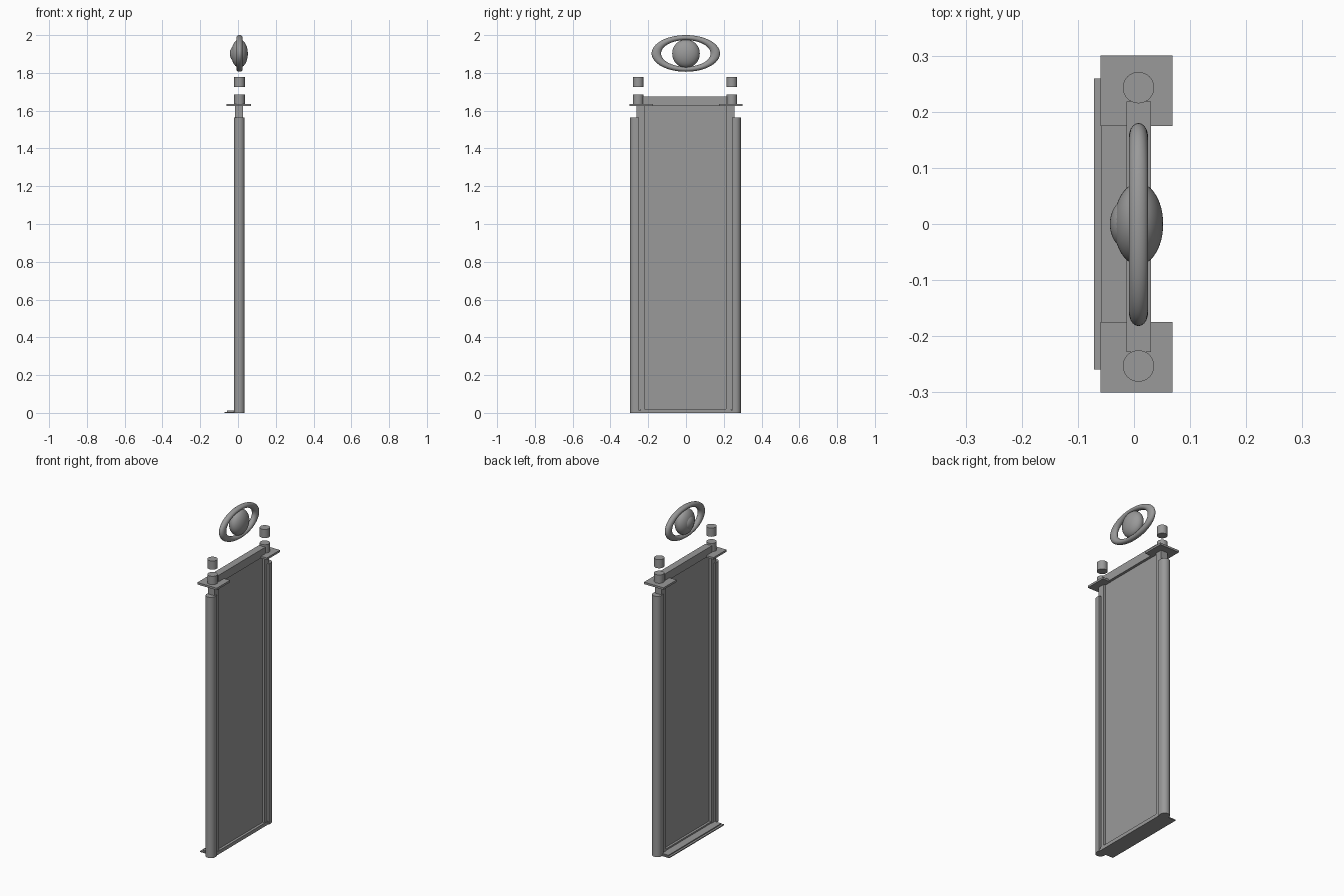
import bpy, bmesh, math

if "Cube" in bpy.data.objects:
    bpy.data.objects.remove(bpy.data.objects["Cube"])


def box(name, x0, x1, y0, y1, z0, z1):
    y0, y1 = min(y0, y1), max(y0, y1)
    bpy.ops.mesh.primitive_cube_add(size=1, location=((x0 + x1) / 2, (y0 + y1) / 2, (z0 + z1) / 2))
    ob = bpy.context.object
    ob.name = name
    ob.scale = (x1 - x0, y1 - y0, z1 - z0)
    bpy.ops.object.transform_apply(location=False, rotation=False, scale=True)
    return ob


def cylinder(name, x, y, z0, z1, r):
    bpy.ops.mesh.primitive_cylinder_add(vertices=32, radius=r, depth=z1 - z0, location=(x, y, (z0 + z1) / 2))
    bpy.context.object.name = name
    bpy.ops.object.shade_smooth_by_angle()


def ellipsoid(name, loc, scale):
    bpy.ops.mesh.primitive_uv_sphere_add(segments=48, ring_count=24, radius=1, location=loc)
    ob = bpy.context.object
    ob.name = name
    ob.scale = scale
    bpy.ops.object.transform_apply(location=False, rotation=False, scale=True)
    bpy.ops.object.shade_smooth_by_angle()


def rounded_post(name, s, yc, h):
    # flat inner side, rounded outer side, extruded upwards
    half, cx, inner, outer = 0.028, 0.007, 0.246, 0.293
    pts = [(cx + half, inner)]
    for i in range(17):
        a = math.pi * i / 16
        pts.append((cx + half * math.cos(a), outer - half + half * math.sin(a)))
    pts.append((cx - half, inner))
    bm = bmesh.new()
    face = bm.faces.new([bm.verts.new((x, yc + s * y, 0)) for x, y in pts])
    new = bmesh.ops.extrude_face_region(bm, geom=[face])["geom"]
    bmesh.ops.translate(bm, vec=(0, 0, h), verts=[v for v in new if isinstance(v, bmesh.types.BMVert)])
    bmesh.ops.recalc_face_normals(bm, faces=bm.faces)
    me = bpy.data.meshes.new(name)
    bm.to_mesh(me)
    bm.free()
    ob = bpy.data.objects.new(name, me)
    bpy.context.collection.objects.link(ob)
    bpy.context.view_layer.objects.active = ob
    bpy.ops.object.select_all(action='DESELECT')
    ob.select_set(True)
    bpy.ops.object.shade_smooth_by_angle()


# panel and its top bar
box("panel", 0.001, 0.015, -0.23, 0.22, 0.01, 1.64)
box("top_bar", -0.013, 0.030, -0.228, 0.218, 1.625, 1.675)

# stepped base
box("base_lower", -0.071, 0.030, -0.259, 0.259, 0.0, 0.006)
box("base_middle", -0.059, 0.030, -0.25, 0.25, 0.006, 0.012)
box("base_upper", -0.013, 0.030, -0.24, 0.24, 0.012, 0.021)

# side assemblies
YC = -0.003
for s, side in ((-1, "front"), (1, "back")):
    rounded_post(side + "_outer_post", s, YC, 1.565)
    # inner post: a core with a raised edge strip, leaving a groove beside the outer post
    box(side + "_inner_post", -0.010, 0.020, YC + s * 0.220, YC + s * 0.258, 0.0, 1.63)
    box(side + "_edge_strip", -0.016, 0.027, YC + s * 0.216, YC + s * 0.239, 0.0, 1.63)
    box(side + "_post_neck", -0.016, 0.027, YC + s * 0.216, YC + s * 0.259, 1.565, 1.63)
    box(side + "_cap_plate", -0.060, 0.069, s * 0.175, s * 0.300, 1.624, 1.636)
    yp = -0.005 + s * 0.248
    cylinder(side + "_cap_peg", 0.008, yp, 1.636, 1.686, 0.028)
    cylinder(side + "_upper_peg", 0.008, yp, 1.726, 1.778, 0.028)

# oval ring with central lens
bpy.ops.mesh.primitive_torus_add(major_segments=64, minor_segments=20, major_radius=1, minor_radius=0.16,
                                 location=(0.008, -0.001, 1.903), rotation=(0, math.pi / 2, 0))
ring = bpy.context.object
ring.name = "oval_ring"
ring.scale = (0.097 / 1.16, 0.181 / 1.16, 0.107)
bpy.ops.object.shade_smooth_by_angle()
ellipsoid("lens_body", (0.008, 0, 1.902), (0.044, 0.073, 0.075))
ellipsoid("lens_bulge", (-0.014, 0, 1.902), (0.029, 0.043, 0.043))

# dark grey finish
grey = bpy.data.materials.new("dark_grey")
grey.diffuse_color = (0.32, 0.32, 0.32, 1)
grey.use_nodes = True
grey.node_tree.nodes["Principled BSDF"].inputs["Base Color"].default_value = grey.diffuse_color
for ob in bpy.data.objects:
    ob.data.materials.append(grey)
